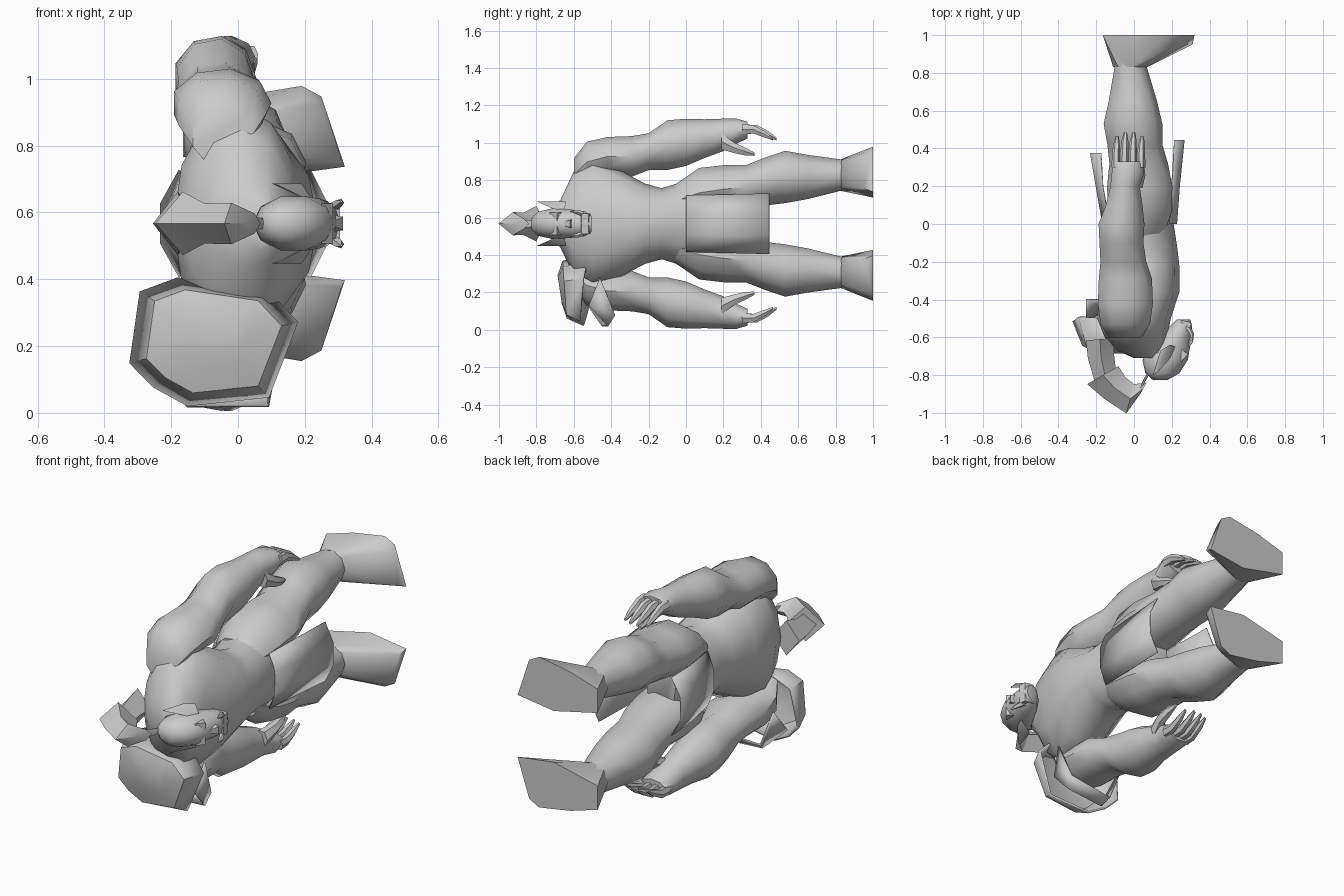
import bpy, bmesh, math
from mathutils import Vector

ZC = 0.567  # the figure lies along y; left/right mirror plane is z = ZC


def finish(name, bm, angle=50, thick=0):
    bmesh.ops.recalc_face_normals(bm, faces=bm.faces)
    me = bpy.data.meshes.new(name)
    bm.to_mesh(me)
    bm.free()
    ob = bpy.data.objects.new(name, me)
    bpy.context.collection.objects.link(ob)
    bpy.ops.object.select_all(action='DESELECT')
    ob.select_set(True)
    bpy.context.view_layer.objects.active = ob
    bpy.ops.object.shade_smooth_by_angle(angle=math.radians(angle))
    if thick:
        mod = ob.modifiers.new("thickness", 'SOLIDIFY')
        mod.thickness = thick
        mod.offset = 0
    return ob


def loft(name, secs, n=10, s=1, angle=50):
    """Sections: y, x, side offset, radius x, radius z, optional heading in degrees."""
    bm = bmesh.new()
    rings = []
    for sec in secs:
        y, x, dz, rx, rz = sec[:5]
        h = math.radians(sec[5]) if len(sec) > 5 else 0
        ring = []
        for i in range(n):
            a = 2 * math.pi * i / n
            u = rx * math.cos(a)
            ring.append(bm.verts.new((x + u * math.cos(h), y + u * math.sin(h),
                                      ZC + s * (dz + rz * math.sin(a)))))
        rings.append(ring)
    for a, b in zip(rings, rings[1:]):
        for i in range(n):
            j = (i + 1) % n
            bm.faces.new((a[i], a[j], b[j], b[i]))
    bm.faces.new(rings[0])
    bm.faces.new(rings[-1])
    return finish(name, bm, angle)


def hull(name, pts, s=1, angle=40):
    """Convex solid round points given as x, y, side offset."""
    bm = bmesh.new()
    for x, y, dz in pts:
        bm.verts.new((x, y, ZC + s * dz))
    res = bmesh.ops.convex_hull(bm, input=bm.verts)
    loose = [v for v in bm.verts if not v.link_faces]
    bmesh.ops.delete(bm, geom=loose, context='VERTS')
    return finish(name, bm, angle)


def sheet(name, rows, closed=False, cap=False, thick=0.006, angle=40):
    """Thin shell through rows of points."""
    bm = bmesh.new()
    vs = [[bm.verts.new(p) for p in r] for r in rows]
    n = len(rows[0])
    for a, b in zip(vs, vs[1:]):
        for i in range(n if closed else n - 1):
            j = (i + 1) % n
            bm.faces.new((a[i], a[j], b[j], b[i]))
    if cap:
        bm.faces.new(vs[0])
    return finish(name, bm, angle, thick)


# Torso and neck
loft("torso", [(-.71, .06, 0, .06, .08), (-.67, .03, 0, .12, .13), (-.60, .01, 0, .165, .28),
               (-.50, .0, 0, .195, .35), (-.36, .03, 0, .21, .29), (-.22, .045, 0, .195, .215),
               (-.13, .045, 0, .185, .19), (0, .03, 0, .18, .23), (.1, .025, 0, .16, .24),
               (.19, .02, 0, .09, .15)], 12)
loft("neck", [(-.58, .06, 0, .10, .11), (-.66, .11, 0, .085, .08), (-.71, .15, 0, .07, .06)], 8)

# Head with brow, nose, jaw
loft("head", [(-.825, .14, 0, .04, .035), (-.79, .15, 0, .09, .068), (-.72, .165, 0, .12, .085),
              (-.66, .185, 0, .11, .083), (-.60, .22, 0, .08, .078), (-.54, .25, 0, .058, .07),
              (-.505, .262, 0, .035, .045)], 10)
hull("brow", [(x, y, z) for z in (-.06, .06) for x, y in ((.25, -.73), (.285, -.69), (.25, -.66))])
hull("nose", [(.27, -.69, 0), (.315, -.62, .02), (.315, -.62, -.02), (.26, -.60, .03), (.26, -.60, -.03)])
hull("jaw", [(x, y, z) for z in (-.055, .055) for x, y in ((.25, -.57), (.305, -.56), (.30, -.52), (.25, -.51))])

# Ponytail: binding and two flared diamond-shaped locks
loft("hair_binding", [(-.74, .11, 0, .022, .025, 40), (-.80, .07, 0, .018, .018, 40),
                      (-.88, .03, 0, .025, .025, 50)], 6)
loft("hair_upper", [(-.87, .05, 0, .035, .03, 60), (-.925, -.02, 0, .08, .062, 75),
                    (-.87, -.10, 0, .08, .06, 45), (-.80, -.165, 0, .095, .095, 30)], 4, angle=25)
loft("hair_lower", [(-.82, -.15, 0, .06, .05, 15), (-.70, -.175, 0, .07, .07, 8),
                    (-.61, -.18, 0, .075, .095, 5)], 4, angle=25)

# Paired parts
for s, side in ((1, "left"), (-1, "right")):
    hull(side + "_ear", [(.10, -.80, .12), (.12, -.79, .115), (.20, -.70, .075), (.19, -.64, .12),
                         (.14, -.67, .12), (.22, -.65, .075)], s)
    loft(side + "_tusk", [(-.545, .285, .05, .016, .016), (-.58, .305, .062, .013, .013),
                          (-.62, .31, .066, .003, .003)], 5, s)
    hull(side + "_trapezius", [(.13, -.69, .05), (.05, -.68, .10), (.15, -.60, .10), (.0, -.62, .22),
                               (-.08, -.60, .1), (.1, -.55, .2)], s)
    loft(side + "_arm", [(-.60, -.05, .26, .09, .09), (-.53, -.05, .33, .135, .11),
                         (-.42, -.05, .36, .15, .105), (-.29, -.05, .36, .145, .11),
                         (-.20, -.06, .385, .125, .10), (-.10, -.07, .42, .12, .135),
                         (0, -.07, .435, .125, .128), (.10, -.055, .455, .10, .105),
                         (.20, -.05, .475, .08, .088), (.27, -.035, .495, .088, .068),
                         (.33, -.03, .50, .082, .045)], 9, s)
    # Four fingers and a thumb
    for i in range(4):
        x = -.095 + i * .044
        e = -.02 if i in (0, 3) else 0
        loft(f"{side}_finger_{i + 1}", [(.30, x, .505, .024, .03), (.38 + e, x, .505, .022, .026),
                                        (.44 + e, x + .003, .478, .018, .02),
                                        (.485 + e, x + .006, .452, .008, .008)], 6, s)
    loft(side + "_thumb", [(.19, .01, .44, .035, .05), (.26, .03, .405, .03, .032),
                           (.32, .03, .385, .024, .024), (.365, .025, .372, .01, .01)], 6, s)
    loft(side + "_leg", [(-.06, .03, .12, .13, .09), (.07, .025, .165, .175, .135),
                         (.20, .025, .185, .178, .13), (.32, .02, .195, .16, .12),
                         (.42, .0, .225, .15, .13), (.53, -.01, .25, .16, .142),
                         (.65, -.01, .25, .132, .12), (.83, -.02, .26, .088, .085),
                         (.87, -.02, .26, .09, .085)], 9, s)
    # Flared foot: ankle ring, toe edge and flat sole
    ankle = [(-.02 + .09 * math.cos(a * math.pi / 4), .83, .26 + .085 * math.sin(a * math.pi / 4))
             for a in range(8)]
    sole = [(-.165, 1, .20), (-.165, 1, .33), (.0, 1, .38), (.19, 1, .412), (.25, 1, .38),
            (.32, 1, .17), (.1, 1, .14), (.19, .93, .37), (.24, .95, .36), (.31, .95, .19)]
    hull(side + "_foot", ankle + sole, s)

# Loincloth flaps, bowed across the width
for name, profile in (("front_loincloth", ((0, .19, .225), (.2, .20, .24), (.445, .215, .265))),
                      ("back_loincloth", ((0, -.13, -.165), (.2, -.165, -.20), (.375, -.175, -.23)))):
    rows = []
    for y, edge, mid in profile:
        rows.append([(edge, y, ZC - .15 - .025 * y), (mid, y, ZC - .06),
                     (mid, y, ZC + .06), (edge, y, ZC + .15 + .025 * y)])
    sheet(name, rows)

# Shoulder plate on one side: open shell with a faceted rim
outline = [(-.18, .40), (-.29, .36), (-.32, .15), (-.25, .08), (-.15, .025),
           (.09, .05), (.175, .27), (.09, .36)]
cx, cz = -.07, .22
rim = [(x, -.53 - .1 * (x - cx) + .12 * (z - cz), z) for x, z in outline]
crown = [(cx + (x - cx) * .8, -.645 - .06 * (z - cz), cz + (z - cz) * .8) for x, z in outline]
top = [(cx + (x - cx) * .4, -.67 - .06 * (z - cz), cz + (z - cz) * .4) for x, z in outline]
sheet("shoulder_plate", [top, crown, rim], closed=True, cap=True, thick=.012)

# Lower lame hanging under the shoulder plate
sheet("shoulder_lame", [[(.10, -.52, .13), (.12, -.46, .28)], [(.09, -.42, .02), (.10, -.38, .08)],
                        [(-.15, -.45, .02), (-.17, -.40, .06)], [(-.25, -.52, .12), (-.25, -.40, .26)]],
      thick=.01)
